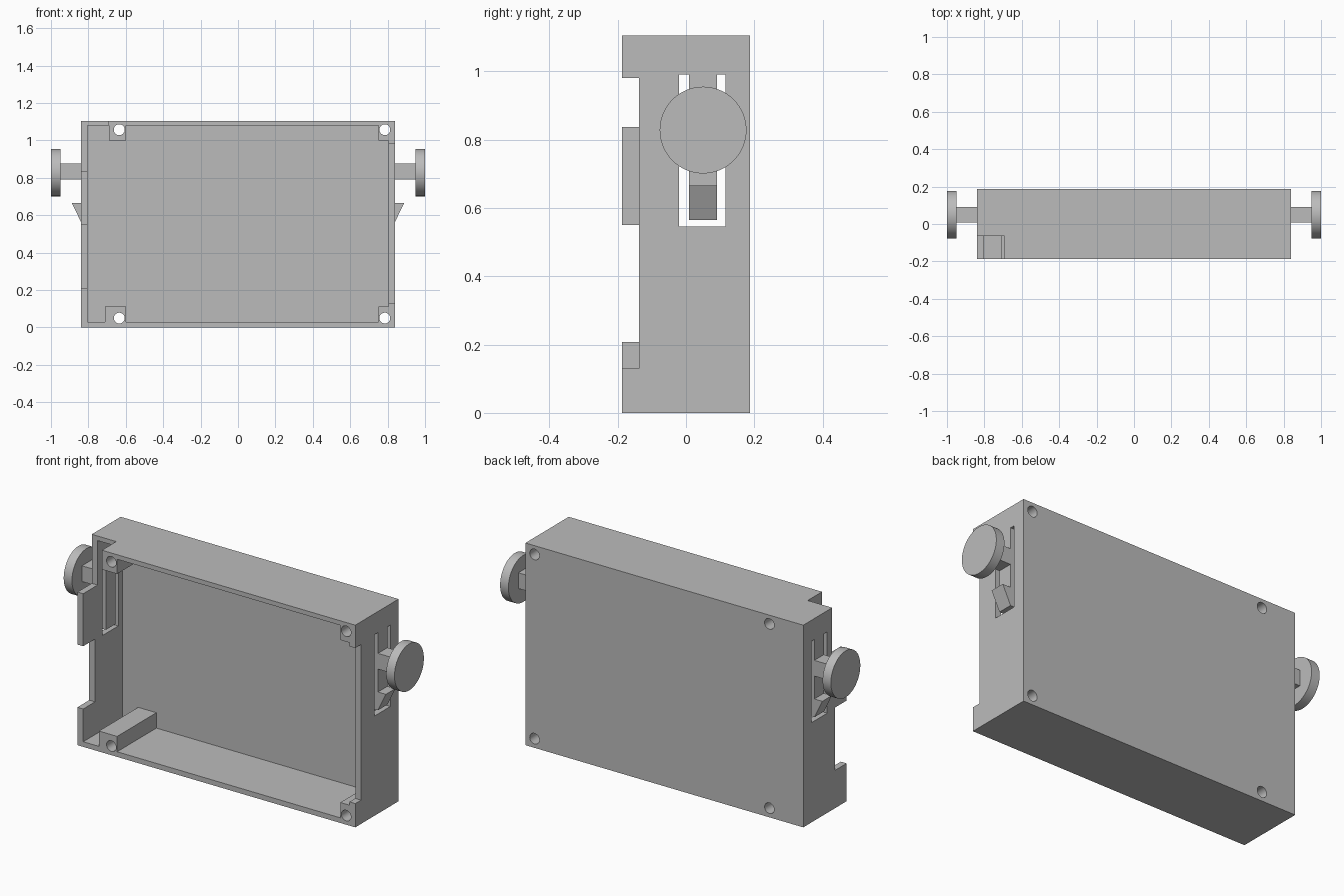
import bpy
import bmesh
from mathutils import Matrix

if "Cube" in bpy.data.objects:
    bpy.data.objects.remove(bpy.data.objects["Cube"], do_unlink=True)

grey = bpy.data.materials.new("plain_grey")
grey.use_nodes = True
colour = (0.5, 0.5, 0.5, 1)
grey.diffuse_color = colour
grey.node_tree.nodes["Principled BSDF"].inputs["Base Color"].default_value = colour


def make(name, bm):
    bmesh.ops.recalc_face_normals(bm, faces=bm.faces)
    mesh = bpy.data.meshes.new(name)
    bm.to_mesh(mesh)
    bm.free()
    mesh.materials.append(grey)
    obj = bpy.data.objects.new(name, mesh)
    bpy.context.collection.objects.link(obj)
    return obj


def box(name, x, y, z):
    bm = bmesh.new()
    bmesh.ops.create_cube(bm, size=1)
    for v in bm.verts:
        v.co = [lo if c < 0 else hi for c, (lo, hi) in zip(v.co, (x, y, z))]
    return make(name, bm)


def cylinder(name, centre, radius, length, axis, sides):
    bm = bmesh.new()
    turn = Matrix.Rotation(1.5707963, 4, "Y" if axis == "x" else "X")
    bmesh.ops.create_cone(bm, cap_ends=True, segments=sides, radius1=radius,
                          radius2=radius, depth=length,
                          matrix=Matrix.Translation(centre) @ turn)
    return make(name, bm)


def activate(obj):
    bpy.ops.object.select_all(action="DESELECT")
    obj.select_set(True)
    bpy.context.view_layer.objects.active = obj


def combine(target, other, operation):
    activate(target)
    mod = target.modifiers.new("shape", "BOOLEAN")
    mod.operation = operation
    mod.solver = "EXACT"
    mod.object = other
    bpy.ops.object.modifier_apply(modifier=mod.name)
    bpy.data.objects.remove(other, do_unlink=True)


W, D, H = 0.84, 0.187, 1.105     # case half width, half depth, height
IN = 0.805                       # inner face of the side walls

# Open-fronted case
case = box("case", (-W, W), (-D, D), (0, H))
combine(case, box("cavity", (-IN, IN), (-0.3, 0.152), (0.028, 1.08)), "DIFFERENCE")

# Corner screw posts
for x in ((-0.71, -0.60), (0.75, 0.82)):
    combine(case, box("post", x, (-D, 0.17), (0.01, 0.112)), "UNION")
for x in ((-0.69, -0.60), (0.75, 0.82)):
    combine(case, box("post", x, (-D, 0.17), (1.0, 1.09)), "UNION")

# Notches in the front edges of the walls
notches = [
    ((0.803, 0.9), (-0.3, -0.137), (0.13, 0.98)),
    ((-0.9, -0.803), (-0.3, -0.085), (0.207, 0.55)),
    ((-0.9, -0.803), (-0.3, -0.063), (0.837, 1.2)),
    ((-0.9, -0.692), (-0.3, -0.063), (1.03, 1.2)),
]
# Windows around the side latches
for side in (-1, 1):
    notches.append((sorted((side * 0.78, side * 0.9)), (-0.02, 0.116), (0.545, 0.99)))
for x, y, z in notches:
    combine(case, box("notch", x, y, z), "DIFFERENCE")

# Screw holes through the posts
for x in (-0.635, 0.785):
    for z in (0.05, 1.057):
        combine(case, cylinder("hole", (x, 0, z), 0.029, 1, "y", 32), "DIFFERENCE")
activate(case)
bpy.ops.object.shade_smooth_by_angle()

# Spring latch arm: strip, hook and stem in one profile
profile = [(IN, 0.995), (IN, 0.565), (W, 0.565), (0.888, 0.665), (W, 0.665),
           (W, 0.79), (0.952, 0.79), (0.952, 0.876), (W, 0.876), (W, 0.995)]
bm = bmesh.new()
face = bm.faces.new([bm.verts.new((x, 0.009, z)) for x, z in profile])
new = bmesh.ops.extrude_face_region(bm, geom=[face])["geom"]
bmesh.ops.translate(bm, vec=(0, 0.082, 0),
                    verts=[g for g in new if isinstance(g, bmesh.types.BMVert)])
arm = make("latch_arm", bm)

# Round push button on the stem
button = cylinder("latch_button", (0.975, 0.05, 0.828), 0.127, 0.05, "x", 64)
activate(button)
bpy.ops.object.shade_smooth_by_angle()

for part in (arm, button):
    part.modifiers.new("both_sides", "MIRROR")
